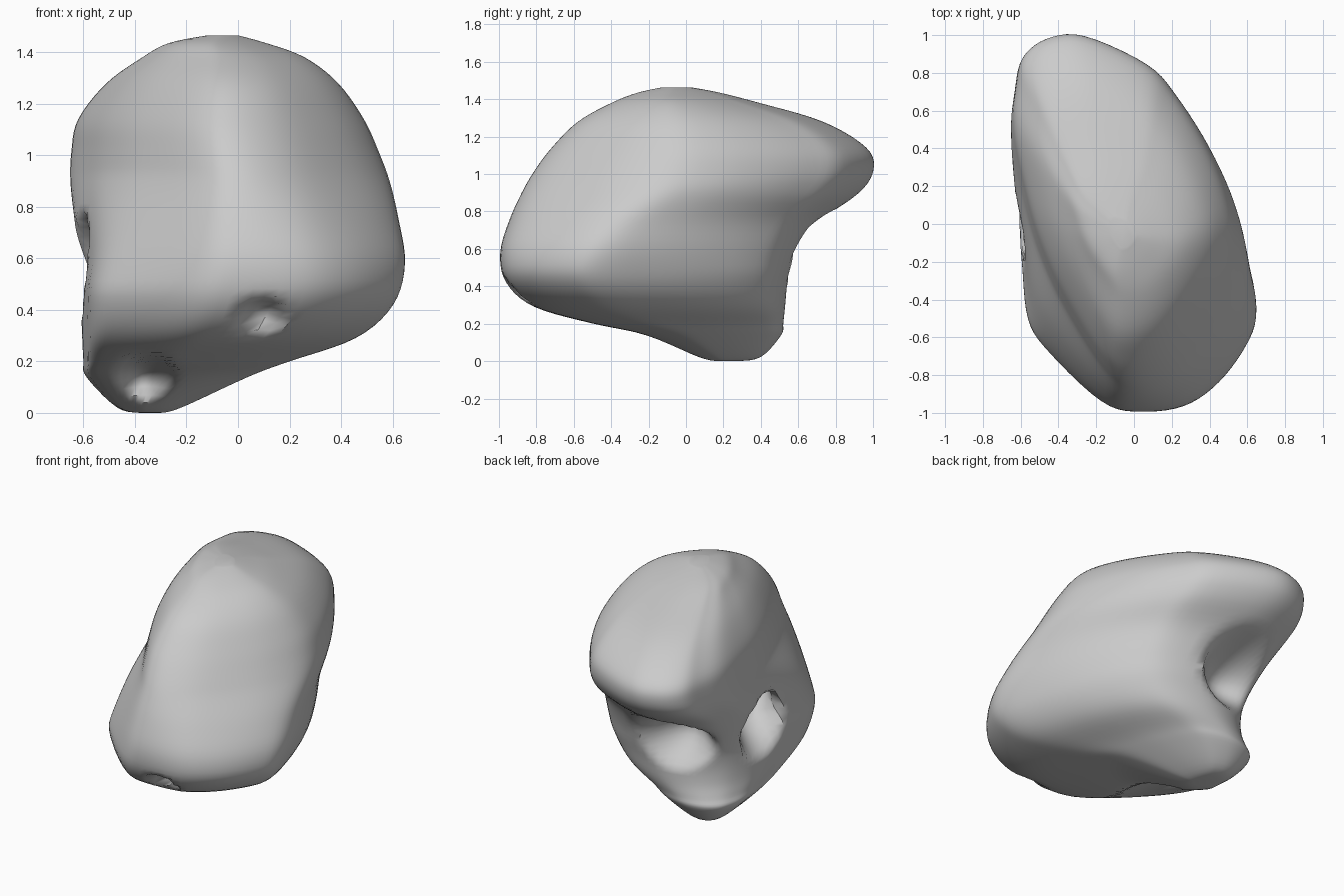
import bpy
import bmesh
from math import radians
from mathutils import Vector

cube = bpy.data.objects.get("Cube")
if cube:
    bpy.data.objects.remove(cube, do_unlink=True)

# Plan outlines of the lower and upper stone, counter-clockwise, in a -1..1 box
LOWER = [(1, -.35), (.9, 0), (.73, .37), (.5, .7), (.24, .9), (-.2, 1),
         (-.58, .95), (-.83, .8), (-.95, .6), (-1, .35), (-.97, 0), (-.92, -.38),
         (-.74, -.6), (-.3, -.93), (0, -.99), (.4, -.96), (.7, -.8), (.93, -.55)]
UPPER = [(1, -.2), (.92, .08), (.72, .38), (.46, .65), (.21, .83), (-.36, 1),
         (-.7, .98), (-.91, .87), (-.97, .7), (-1, .45), (-.89, .08), (-.76, -.22),
         (-.55, -.53), (-.19, -.91), (.05, -1), (.35, -.93), (.62, -.75), (.88, -.48)]

# Height, then x range and y range of each level
LEVELS = [(0, -.38, -.3, .17, .27), (.02, -.47, -.22, .07, .4),
          (.14, -.59, .04, -.22, .51), (.2, -.6, .2, -.5, .52),
          (.29, -.605, .46, -.82, .53), (.42, -.61, .605, -.97, .545),
          (.58, -.615, .65, -1, .6), (.75, -.635, .625, -.95, .72),
          (.9, -.65, .59, -.88, .92), (1.02, -.645, .545, -.81, .995),
          (1.14, -.62, .49, -.72, .96), (1.28, -.51, .39, -.58, .73),
          (1.38, -.37, .26, -.4, .39), (1.435, -.27, .11, -.26, .18),
          (1.465, -.12, 0, -.12, .02)]

# Hollows: axis point, push direction, radius, depth
HOLLOWS = [((-.58, .05, .57), (.9, -.35, .1), .21, .3),
           ((-.3, .6, .6), (0, -1, .15), .25, .24),
           ((-.36, -.3, .14), (0, 1, .1), .13, .2),
           ((.09, -.88, .38), (0, 1, .25), .1, .12)]


def smooth_path(points, steps, closed):
    """Sample a smooth curve through the points."""
    pts = [Vector(p) for p in points]
    n = len(pts)
    pick = (lambda i: pts[i % n]) if closed else (lambda i: pts[max(0, min(n - 1, i))])
    path = []
    for i in range(n if closed else n - 1):
        a, b, c, d = (pick(i + k) for k in (-1, 0, 1, 2))
        for s in range(steps):
            t = s / steps
            path.append(b + (c - a) * (t / 2) + (2 * a - 5 * b + 4 * c - d) * (t * t / 2)
                        + (3 * b - a - 3 * c + d) * (t ** 3 / 2))
    return path if closed else path + [pts[-1]]


# Loft the body, turning the lower outline into the upper one
bm = bmesh.new()
lower = smooth_path(LOWER, 5, True)
upper = smooth_path(UPPER, 5, True)
rings = []
for z, x0, x1, y0, y1 in smooth_path(LEVELS, 5, False):
    blend = max(0, min(1, (z - .48) / .45))
    plan = [a.lerp(b, blend) for a, b in zip(lower, upper)]
    rings.append([bm.verts.new(((x0 + x1) / 2 + p.x * (x1 - x0) / 2,
                                (y0 + y1) / 2 + p.y * (y1 - y0) / 2, z)) for p in plan])
for low, high in zip(rings, rings[1:]):
    for i in range(len(low)):
        j = (i + 1) % len(low)
        bm.faces.new((low[i], low[j], high[j], high[i]))
bm.faces.new(rings[0][::-1])
bm.faces.new(rings[-1])
for _ in range(2):
    bmesh.ops.smooth_vert(bm, verts=bm.verts, factor=.5,
                          use_axis_x=True, use_axis_y=True, use_axis_z=True)

# Press in the hollows
for point, direction, radius, depth in HOLLOWS:
    bm.normal_update()
    axis = Vector(direction).normalized()
    for v in bm.verts:
        offset = v.co - Vector(point)
        far = (offset - axis * offset.dot(axis)).length / radius
        if far < 1 and v.normal.dot(axis) < 0:
            v.co += axis * depth * (1 - far ** 2) ** 1.5

mesh = bpy.data.meshes.new("stone_body")
bm.to_mesh(mesh)
bm.free()
body = bpy.data.objects.new("stone_body", mesh)
bpy.context.collection.objects.link(body)

# Plain grey surface
grey = bpy.data.materials.new("plain_grey")
grey.use_nodes = True
grey.diffuse_color = (.6, .6, .6, 1)
grey.node_tree.nodes["Principled BSDF"].inputs["Base Color"].default_value = (.6, .6, .6, 1)
mesh.materials.append(grey)

bpy.context.view_layer.objects.active = body
body.select_set(True)
bpy.ops.object.shade_smooth_by_angle(angle=radians(50))
